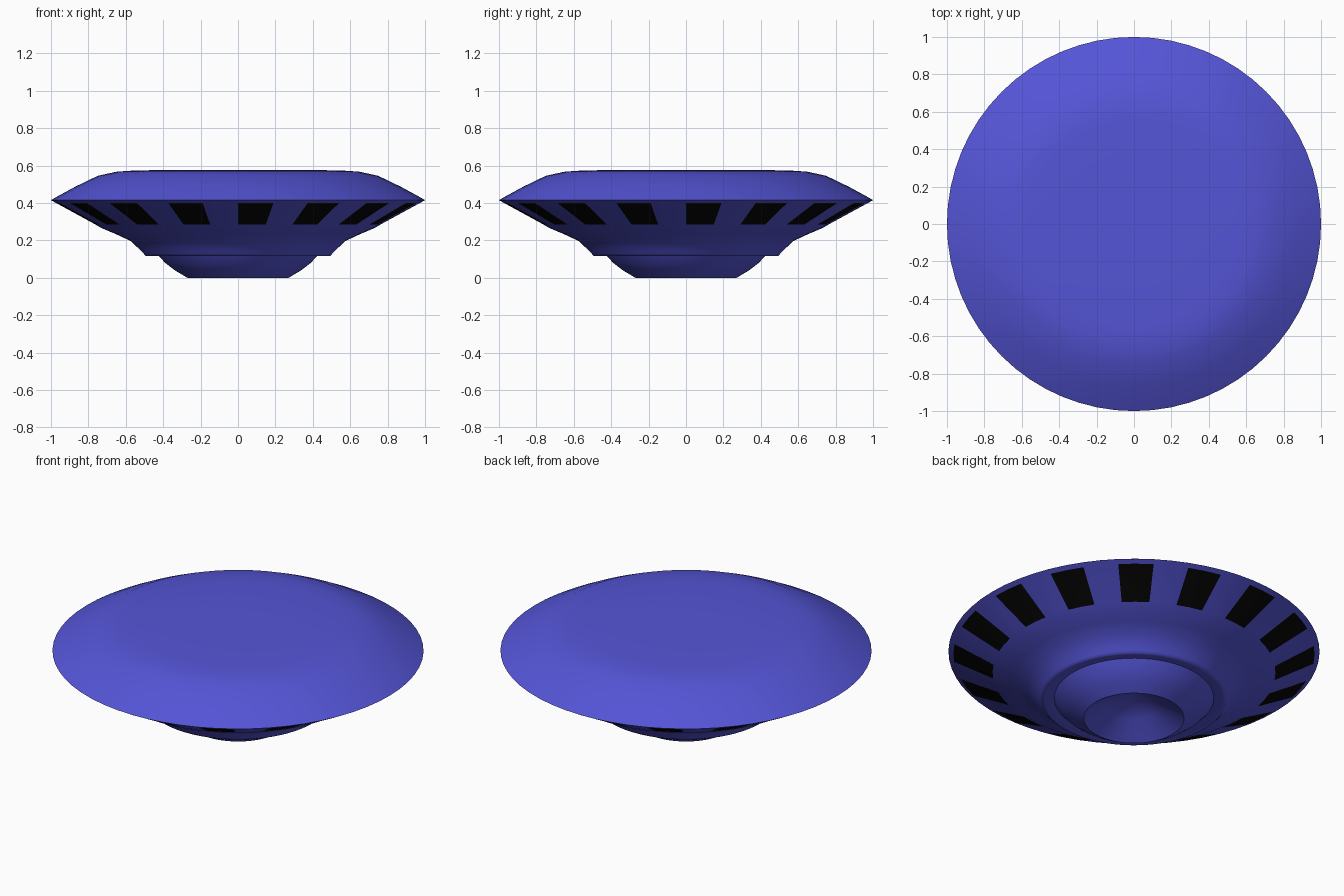
import bpy, bmesh, math

if "Cube" in bpy.data.objects:
    bpy.data.objects.remove(bpy.data.objects["Cube"])

SEG = 64


def material(name, color):
    m = bpy.data.materials.new(name)
    m.diffuse_color = color
    m.use_nodes = True
    m.node_tree.nodes["Principled BSDF"].inputs["Base Color"].default_value = m.diffuse_color
    return m


BLUE = material("blue_paint", (0.09, 0.09, 0.68, 1))
BLACK = material("black_panel", (0.002, 0.002, 0.002, 1))


def lathe(name, profile, panel_band=None, angle=60):
    """Spin an (r, z) profile listed from top to bottom around z."""
    bm = bmesh.new()
    rings = []
    for r, z in profile:
        if r == 0:
            rings.append([bm.verts.new((0, 0, z))] * SEG)
        else:
            rings.append([bm.verts.new((r * math.cos(a), r * math.sin(a), z))
                          for a in (2 * math.pi * i / SEG for i in range(SEG))])
    for k in range(len(rings) - 1):
        a, b = rings[k], rings[k + 1]
        for i in range(SEG):
            j = (i + 1) % SEG
            loop = list(dict.fromkeys((a[i], b[i], b[j], a[j])))
            f = bm.faces.new(loop)
            # Alternate pairs of segments make the 16 dark panels
            if k == panel_band and i % 4 < 2:
                f.material_index = 1
    me = bpy.data.meshes.new(name)
    bm.to_mesh(me)
    bm.free()
    me.materials.append(BLUE)
    me.materials.append(BLACK)
    ob = bpy.data.objects.new(name, me)
    bpy.context.collection.objects.link(ob)
    bpy.ops.object.select_all(action='DESELECT')
    ob.select_set(True)
    bpy.context.view_layer.objects.active = ob
    bpy.ops.object.shade_smooth_by_angle(angle=math.radians(angle))
    return ob


# Saucer: domed top, thin rim, panelled underside and stepped lower lip
lathe("saucer_hull", [
    (0, 0.577), (0.30, 0.577), (0.55, 0.574), (0.65, 0.567), (0.75, 0.545),
    (0.87, 0.487), (0.98, 0.427), (1.0, 0.415), (0.973, 0.400),
    (0.762, 0.285), (0.735, 0.268), (0.65, 0.232), (0.575, 0.197),
    (0.535, 0.160), (0.505, 0.130), (0.495, 0.117), (0.48, 0.117),
    (0.43, 0.125)], panel_band=8)

# Bottom bowl with a conical recess in its underside
lathe("bottom_bowl", [
    (0.43, 0.125), (0.39, 0.080), (0.335, 0.038), (0.27, 0.0),
    (0.14, 0.075), (0, 0.145)], angle=50)
